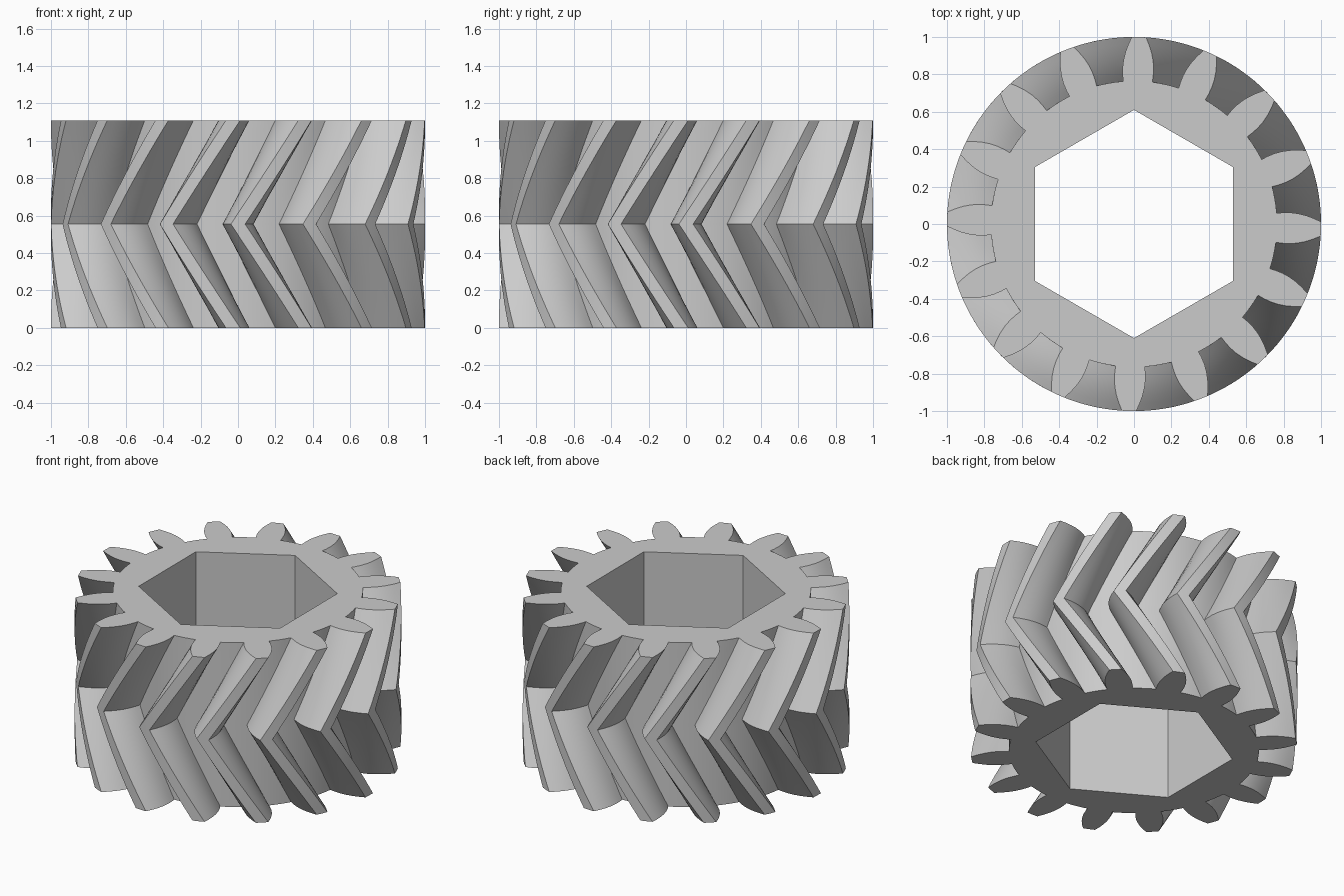
import bpy, bmesh
from math import sin, cos, pi, radians, asin

if "Cube" in bpy.data.objects:
    bpy.data.objects.remove(bpy.data.objects["Cube"], do_unlink=True)

TEETH = 16
HEIGHT = 1.11
TWIST = radians(21)      # turn of the teeth from mid height to each end
ROOT = 0.765
HEX_RADIUS = 0.61
STEPS = 12               # slices in each half

# Tooth flank as (radius, half width), root to tip
FLANK = [(ROOT, 0.078), (0.80, 0.082), (0.84, 0.083), (0.88, 0.079),
         (0.92, 0.070), (0.96, 0.056), (1.0, 0.038)]


def gear_outline():
    """Polar points (radius, angle) of the whole toothed outline."""
    pitch = 2 * pi / TEETH
    right = [(r, -asin(w / r)) for r, w in FLANK]
    left = [(r, -a) for r, a in reversed(right)]
    half_root = left[-1][1]
    gap = pitch - 2 * half_root
    floor = [(ROOT, half_root + gap * k / 4) for k in (1, 2, 3)]
    tooth = right + [(1.0, 0.0)] + left + floor
    return [(r, a + i * pitch) for i in range(TEETH) for r, a in tooth]


def ring(bm, outline, turn, z):
    return [bm.verts.new((r * cos(a + turn), r * sin(a + turn), z)) for r, a in outline]


def join_rings(bm, lower, upper):
    n = len(lower)
    for i in range(n):
        j = (i + 1) % n
        bm.faces.new((lower[i], lower[j], upper[j], upper[i]))


def ring_edges(bm, verts):
    return [bm.edges.get((v, verts[i - 1])) for i, v in enumerate(verts)]


bm = bmesh.new()

# Chevron teeth: slices that turn one way, then back
outline = gear_outline()
slices = []
for s in range(2 * STEPS + 1):
    t = s / STEPS - 1
    slices.append(ring(bm, outline, TWIST * abs(t), HEIGHT * (t + 1) / 2))
for lower, upper in zip(slices, slices[1:]):
    join_rings(bm, lower, upper)

# Hexagonal bore
hexagon = [(HEX_RADIUS, pi / 2 + k * pi / 3) for k in range(6)]
bore = [ring(bm, hexagon, 0, z) for z in (0, HEIGHT)]
join_rings(bm, bore[1], bore[0])

# Flat end faces between teeth and bore
for outer, inner, up in ((slices[0], bore[0], -1), (slices[-1], bore[1], 1)):
    bmesh.ops.triangle_fill(bm, use_beauty=True, use_dissolve=False,
                            edges=ring_edges(bm, outer) + ring_edges(bm, inner),
                            normal=(0, 0, up))
bmesh.ops.recalc_face_normals(bm, faces=bm.faces)

mesh = bpy.data.meshes.new("herringbone_gear")
bm.to_mesh(mesh)
bm.free()
gear = bpy.data.objects.new("herringbone_gear", mesh)
bpy.context.collection.objects.link(gear)

# Single grey colour
grey = bpy.data.materials.new("plain_grey")
grey.use_nodes = True
colour = (0.6, 0.6, 0.6, 1)
grey.diffuse_color = colour
grey.node_tree.nodes["Principled BSDF"].inputs["Base Color"].default_value = colour
mesh.materials.append(grey)

# Smooth flanks with crisp edges
bpy.ops.object.select_all(action='DESELECT')
gear.select_set(True)
bpy.context.view_layer.objects.active = gear
bpy.ops.object.shade_smooth_by_angle(angle=radians(25))
